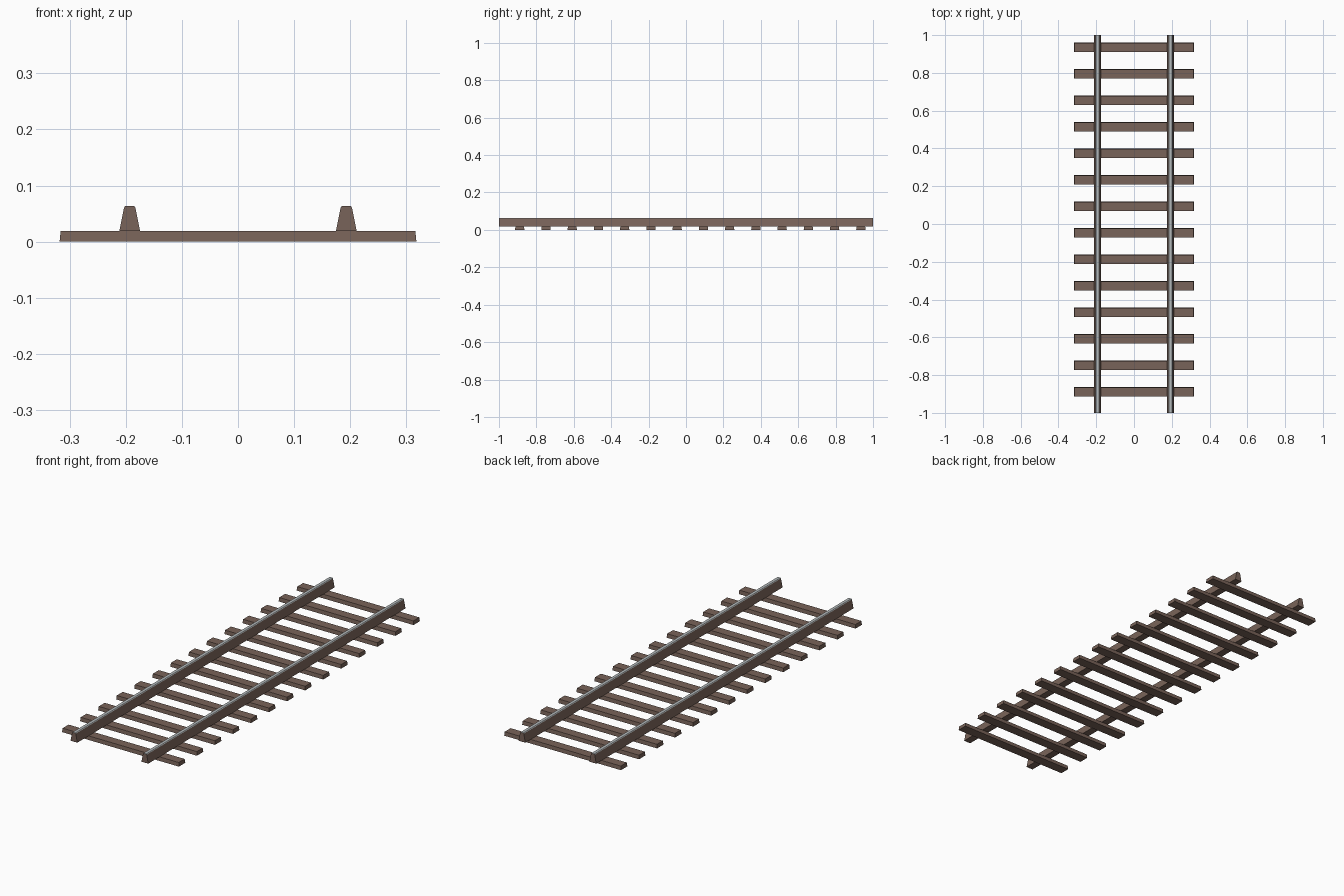
import bpy
import bmesh

cube = bpy.data.objects.get("Cube")
if cube:
    bpy.data.objects.remove(cube, do_unlink=True)


def material(name, rgb):
    mat = bpy.data.materials.new(name)
    mat.use_nodes = True
    colour = (*rgb, 1)
    mat.diffuse_color = colour
    mat.node_tree.nodes["Principled BSDF"].inputs["Base Color"].default_value = colour
    return mat


brown = material("weathered brown", (0.19, 0.125, 0.10))
steel = material("polished steel", (0.45, 0.48, 0.49))


def finish(bm, name, mats):
    bmesh.ops.recalc_face_normals(bm, faces=bm.faces)
    mesh = bpy.data.meshes.new(name)
    bm.to_mesh(mesh)
    bm.free()
    for mat in mats:
        mesh.materials.append(mat)
    obj = bpy.data.objects.new(name, mesh)
    bpy.context.collection.objects.link(obj)
    return obj


# Sleepers: evenly spaced planks, slightly narrower on top
SLEEPERS, FIRST_Y, SPACING = 14, -0.889, 0.1403
LENGTH, WIDTH, HEIGHT, TAPER = 0.636, 0.05, 0.019, 0.004

for i in range(SLEEPERS):
    bm = bmesh.new()
    bmesh.ops.create_cube(bm, size=1)
    for v in bm.verts:
        inset = TAPER if v.co.z > 0 else 0
        v.co.x *= LENGTH - inset
        v.co.y *= WIDTH - inset
        v.co.z = (v.co.z + 0.5) * HEIGHT
    sleeper = finish(bm, f"sleeper_{i + 1}", [brown])
    sleeper.location.y = FIRST_Y + i * SPACING

# Rails: tapered profile with a chamfered head, extruded along the track
GAUGE = 0.193
half_profile = [(0.0185, HEIGHT), (0.010, 0.061), (0.0075, 0.064)]
profile = half_profile + [(-x, z) for x, z in reversed(half_profile)]

for side, name in ((1, "left_rail"), (-1, "right_rail")):
    bm = bmesh.new()
    end = bm.faces.new([bm.verts.new((x, -1, z)) for x, z in profile])
    grown = bmesh.ops.extrude_face_region(bm, geom=[end], use_keep_orig=True)
    moved = [g for g in grown["geom"] if isinstance(g, bmesh.types.BMVert)]
    bmesh.ops.translate(bm, verts=moved, vec=(0, 2, 0))
    bmesh.ops.recalc_face_normals(bm, faces=bm.faces)
    # Worn running surface on the head
    for face in bm.faces:
        face.material_index = int(face.normal.z > 0.5)
    rail = finish(bm, name, [brown, steel])
    rail.location.x = side * GAUGE
